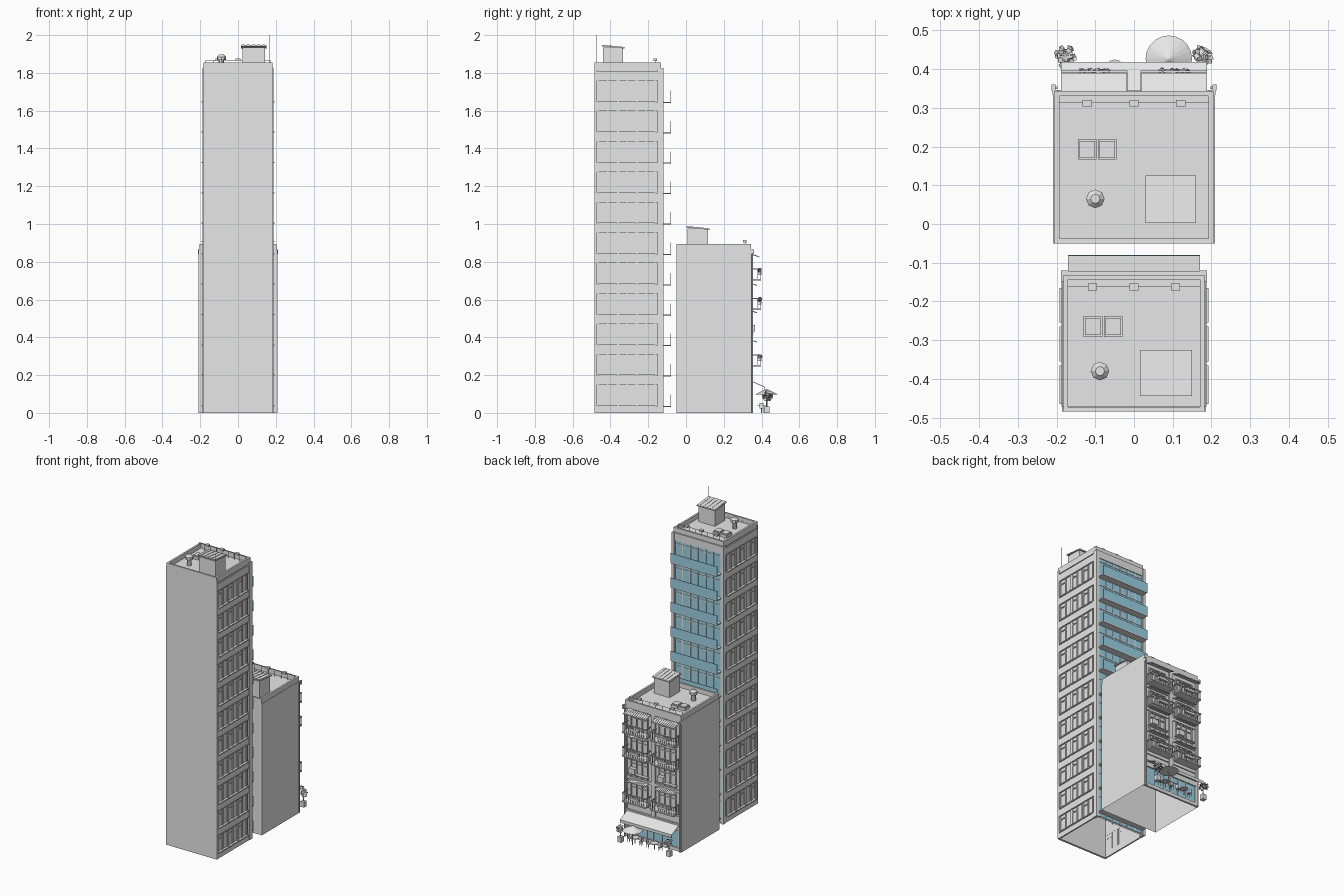
import bpy, bmesh, math, random
from mathutils import Matrix, Vector

if "Cube" in bpy.data.objects:
    bpy.data.objects.remove(bpy.data.objects["Cube"])

random.seed(4)


def material(name, rgb):
    m = bpy.data.materials.new(name)
    m.diffuse_color = (*rgb, 1)
    m.use_nodes = True
    m.node_tree.nodes["Principled BSDF"].inputs["Base Color"].default_value = m.diffuse_color
    return m


GREY = material("plain grey", (0.8, 0.8, 0.8))
BLUE = material("blue glass", (0.34, 0.66, 0.8))


def finish(name, bm, mat=GREY):
    me = bpy.data.meshes.new(name)
    bm.to_mesh(me)
    bm.free()
    me.materials.append(mat)
    ob = bpy.data.objects.new(name, me)
    bpy.context.collection.objects.link(ob)
    return ob


def box(bm, x0, x1, y0, y1, z0, z1, open_bottom=False):
    m = Matrix.Translation(((x0 + x1) / 2, (y0 + y1) / 2, (z0 + z1) / 2))
    m = m @ Matrix.Diagonal((x1 - x0, y1 - y0, z1 - z0, 1))
    vs = bmesh.ops.create_cube(bm, size=1, matrix=m)["verts"]
    if open_bottom:
        f = min({f for v in vs for f in v.link_faces}, key=lambda f: f.calc_center_median().z)
        bmesh.ops.delete(bm, geom=[f], context="FACES_ONLY")
    return vs


def cone(bm, x, y, z0, z1, r0, r1, n=8):
    bmesh.ops.create_cone(bm, cap_ends=True, segments=n, radius1=r0, radius2=r1, depth=z1 - z0,
                          matrix=Matrix.Translation((x, y, (z0 + z1) / 2)))


def leaves(bm, x, y, z, r, n, size):
    for i in range(n):
        d = Vector([random.gauss(0, 1) for _ in range(3)]).normalized() * r * random.uniform(.4, 1)
        m = Matrix.Translation(Vector((x, y, z)) + d)
        m = m @ Matrix.Rotation(random.uniform(0, 6), 4, "Z") @ Matrix.Rotation(random.uniform(-1, 1), 4, "X")
        bmesh.ops.create_grid(bm, x_segments=1, y_segments=1, size=size / 2, matrix=m)


def roof(prefix, w, y0, y1, deck, top, sx0, sx1, sy0, sy1, ax, ay, vx, vy):
    # parapet around the sunken roof deck
    bm = bmesh.new()
    t = .012
    box(bm, -w, w, y0, y0 + t, deck - .01, top)
    box(bm, -w, w, y1 - t, y1, deck - .01, top)
    for s in (-1, 1):
        a, b = sorted((s * w, s * (w - t)))
        box(bm, a, b, y0 + t, y1 - t, deck - .01, top)
    finish(prefix + "_parapet", bm)
    # stair shed with a sloping ribbed roof
    bm = bmesh.new()
    h = top + .082
    box(bm, sx0 + .008, sx1 - .008, sy0 + .005, sy1 - .008, deck, h - .002)
    vs = box(bm, sx0, sx1, sy0, sy1, h, h + .006)
    n = 5
    for i in range(n):
        x = sx0 + (sx1 - sx0) * (i + .5) / n
        vs += box(bm, x - .007, x + .007, sy0, sy1, h + .005, h + .008)
    for v in vs:
        v.co.z += .004 - .012 * (v.co.y - sy0) / (sy1 - sy0)
    finish(prefix + "_stair_shed", bm)
    # roof hatches, chimney vent, lamps and rail
    bm = bmesh.new()
    for x in (ax - .026, ax + .026):
        box(bm, x - .024, x + .024, ay - .027, ay + .027, deck, deck + .018)
        box(bm, x - .02, x + .02, ay - .022, ay + .022, deck + .018, deck + .024)
    finish(prefix + "_roof_hatches", bm)
    bm = bmesh.new()
    cone(bm, vx, vy, deck, top + .02, .014, .014)
    cone(bm, vx, vy, top + .012, top + .03, .024, .024)
    cone(bm, vx, vy, top + .03, top + .042, .024, .012)
    finish(prefix + "_roof_vent", bm)
    bm = bmesh.new()
    ly = y1 - .03
    box(bm, -w + .01, w - .01, ly - .001, ly + .001, top + .011, top + .013)
    for i in range(9):
        x = (w - .012) * (i / 4 - 1)
        box(bm, x - .001, x + .001, ly - .001, ly + .001, deck, top + .013)
    for x in (-.59 * w, 0, .59 * w):
        box(bm, x - .012, x + .012, ly - .01, ly + .008, top + .008, top + .02)
    finish(prefix + "_roof_rail_lamps", bm)


# ---------------- tower ----------------
P, S0, N = .161, .037, 11
bm = bmesh.new()
box(bm, -.177, .177, -.483, -.13, 0, 1.825, True)
finish("tower_core", bm)
bm = bmesh.new()
box(bm, -.186, .186, -.485, -.472, 0, 1.835)          # front wall
for s in (-1, 1):
    a, b = sorted((s * .17, s * .188))
    box(bm, a, b, -.15, -.12, 0, 1.825)               # back corner piers
    a, b = sorted((s * .176, s * .185))
    box(bm, a, b, -.472, -.15, 0, S0)
    for i in range(N):
        z = S0 + P * i
        box(bm, a, b, -.472, -.15, z + .118, min(z + P, 1.835))
box(bm, -.17, .17, -.14, -.122, 1.775, 1.825)         # head beam
finish("tower_walls", bm)

# side windows: frames, mullions and sills on each floor
bm = bmesh.new()
for s in (-1, 1):
    for i in range(N):
        z = S0 + P * i
        for y0, y1 in ((-.465, -.365), (-.355, -.265), (-.255, -.165)):
            a, b = sorted((s * .176, s * .192))
            box(bm, a, b, y0, y1, z - .003, z + .004)
            a, b = sorted((s * .176, s * .182))
            m = (y0 + y1) / 2
            for y in (y0, m, y1):
                box(bm, a, b, y - .004, y + .004, z, z + .118)
            box(bm, a, b, y0, m, z + .084, z + .09)
        a, b = sorted((s * .176, s * .187))
        box(bm, a, b, -.472, -.15, z + .112, z + .118)
finish("tower_side_windows", bm)

# glazed back with balconies
glass, rail, slab, bars = (bmesh.new() for _ in range(4))
box(glass, -.17, .17, -.131, -.127, .01, 1.775)
for i in range(N):
    z = S0 + P * i
    box(slab, -.17, .17, -.13, -.08, z - .006, z)
    box(rail, -.17, .17, -.083, -.08, z, z + .06)
    box(bars, -.17, .17, -.128, -.124, z + .105, z + .111)
for i in range(7):
    x = -.168 + .056 * i
    box(bars, x - .003, x + .003, -.128, -.123, 0, 1.775)
for n, b, m in (("tower_back_glazing", glass, BLUE), ("tower_balcony_glass", rail, BLUE),
                ("tower_balcony_slabs", slab, GREY), ("tower_back_mullions", bars, GREY)):
    finish(n, b, m)
roof("tower", .182, -.485, -.132, 1.825, 1.855, .015, .15, -.445, -.325, -.08, -.265, -.088, -.38)
bm = bmesh.new()
cone(bm, .165, -.472, 1.82, 2.0, .0012, .0012, 5)
finish("tower_antenna", bm)

# ---------------- lower house ----------------
bm = bmesh.new()
box(bm, -.209, .209, -.05, .334, 0, .865, True)
finish("house_body", bm)
roof("house", .205, -.05, .343, .865, .895, .03, .16, .003, .125, -.095, .193, -.1, .065)

bm = bmesh.new()
for s in (-1, 1):
    a, b = sorted((s * .192, s * .21))
    box(bm, a, b, .333, .346, 0, .865)                # facade piers
    a, b = sorted((s * .203, s * .213))
    box(bm, a, b, .345, .36, .84, .865)
    cone(bm, s * .2, .352, 0, .85, .004, .004, 6)     # drain pipes
box(bm, -.014, .014, .333, .343, .17, .865)
box(bm, -.192, .192, .333, .343, .845, .865)
finish("house_facade_frame", bm)

win, balc, awn, plants = (bmesh.new() for _ in range(4))
for fl, z in enumerate((.245, .4, .545, .7)):
    box(win, -.192, .192, .333, .341, z - .02, z)
    for c in (-.103, .103):
        # door and window frames
        for dx in (-.06, -.02, .02, .06):
            box(win, c + dx - .003, c + dx + .003, .333, .341, z, z + .12)
        box(win, c - .063, c + .063, .333, .342, z + .114, z + .12)
        box(win, c - .06, c + .06, .333, .34, z + .085, z + .09)
        # ribbed awning
        h = z + .142
        w = .085 if fl == 3 else .07
        d = .39 if fl == 3 else .375
        vs = box(awn, c - w, c + w, .34, d, h - .002, h)
        for i in range(12):
            x = c - w + (i + .5) * w / 6
            vs += box(awn, x - .003, x + .003, .34, d, h, h + .003)
        for v in vs:
            v.co.z -= .35 * (v.co.y - .34)
        if fl == 1:
            # window sill and cooling unit
            box(balc, c - .07, c + .07, .335, .358, z + .02, z + .026)
            box(balc, c + .015, c + .06, .34, .365, z + .03, z + .065)
            continue
        # balcony slab, balusters, top rail and flower box
        box(balc, c - .085, c + .085, .334, .396, z, z + .008)
        for k in range(13):
            x = c - .084 + .014 * k
            box(balc, x - .001, x + .001, .393, .395, z, z + .06)
        box(balc, c - .086, c + .086, .391, .397, z + .058, z + .064)
        for x in (c - .084, c + .084):
            box(balc, x - .002, x + .002, .336, .397, z + .058, z + .064)
            for y in (.35, .365, .38):
                box(balc, x - .001, x + .001, y - .001, y + .001, z, z + .06)
        box(balc, c - .035, c + .035, .382, .4, z + .03, z + .045)
        for k in range(4):
            leaves(plants, c - .03 + .02 * k, .39, z + .055, .011, 10, .009)
finish("house_windows", win)
finish("house_balconies", balc)
finish("house_awnings", awn)

# shop front
bm = bmesh.new()
box(bm, -.19, .19, .333, .337, .02, .135)
finish("shop_glass", bm, BLUE)
bm = bmesh.new()
box(bm, -.192, .192, .333, .345, 0, .022)
box(bm, -.192, .192, .333, .345, .135, .18)
for x in (-.19, -.12, -.06, .0, .05, .12, .19):
    box(bm, x - .004, x + .004, .333, .342, .02, .14)
box(bm, -.06, 0, .333, .341, .1, .106)
finish("shop_front_frame", bm)
bm = bmesh.new()
for v in box(bm, -.188, .188, .342, .418, .168, .172):
    v.co.z -= .45 * (v.co.y - .342)
box(bm, -.188, .188, .416, .418, .118, .137)
finish("shop_canopy", bm)

# parasol, table, stools and potted trees
bm = bmesh.new()
cone(bm, .09, .427, .098, .127, .06, .002, 20)
cone(bm, .09, .427, 0, .1, .0025, .0025, 6)
finish("parasol", bm)
bm = bmesh.new()
for x in (.09, -.05):
    cone(bm, x, .4, .038, .042, .025, .025, 12)
    cone(bm, x, .4, 0, .038, .003, .003, 6)
    for dx in (-.042, .042):
        box(bm, x + dx - .01, x + dx + .01, .39, .41, .022, .026)
        box(bm, x + dx * 1.24 - .002, x + dx * 1.24 + .002, .39, .41, .026, .052)
        for lx in (-.008, .008):
            for y in (.392, .408):
                box(bm, x + dx + lx - .001, x + dx + lx + .001, y - .001, y + .001, 0, .024)
finish("tables_and_chairs", bm)
bm = bmesh.new()
for x in (-.177, .177):
    box(bm, x - .014, x + .014, .413, .441, 0, .035)
    cone(bm, x, .428, .035, .085, .003, .002, 6)
    leaves(plants, x, .432, .09, .028, 70, .012)
finish("plant_pots", bm)
finish("foliage", plants)
